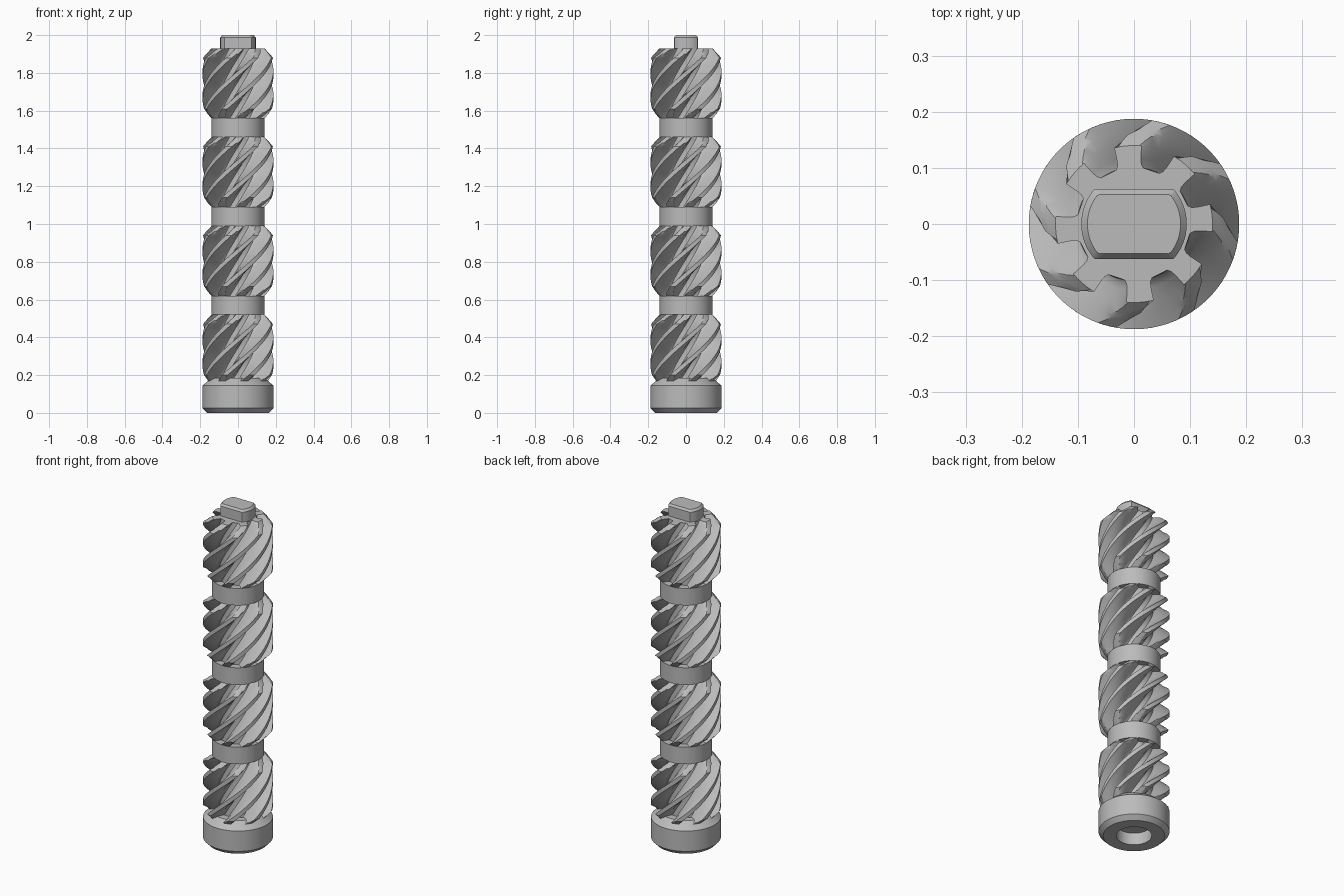
import bpy, bmesh
from math import sin, cos, radians

cube = bpy.data.objects.get("Cube")
if cube:
    bpy.data.objects.remove(cube, do_unlink=True)

steel = bpy.data.materials.new("plain grey steel")
steel.use_nodes = True
GREY = (0.5, 0.5, 0.5, 1)
steel.diffuse_color = GREY
steel.node_tree.nodes["Principled BSDF"].inputs["Base Color"].default_value = GREY

R_OUT, R_COLLAR, R_END = 0.1875, 0.14, 0.094
SEGMENTS = 96
PITCH = 0.47                      # spacing of the toothed sections
SECTION = 0.37                    # height of one toothed section
CHAMFER = 0.05
TEETH = 8
LEAD = 1.0                        # height of one full helix turn


def loft(name, rings):
    """Skin a stack of equal-length rings and cap both ends."""
    bm = bmesh.new()
    loops = [[bm.verts.new(p) for p in ring] for ring in rings]
    for a, b in zip(loops, loops[1:]):
        for i in range(len(a)):
            j = (i + 1) % len(a)
            bm.faces.new((a[i], a[j], b[j], b[i]))
    bm.faces.new(loops[0])
    bm.faces.new(loops[-1])
    bmesh.ops.recalc_face_normals(bm, faces=bm.faces[:])
    mesh = bpy.data.meshes.new(name)
    bm.to_mesh(mesh)
    bm.free()
    mesh.materials.append(steel)
    obj = bpy.data.objects.new(name, mesh)
    bpy.context.collection.objects.link(obj)
    bpy.ops.object.select_all(action='DESELECT')
    obj.select_set(True)
    bpy.context.view_layer.objects.active = obj
    bpy.ops.object.shade_smooth_by_angle(angle=radians(30))
    return obj


def ring(radius, z, flat=None):
    """Circle, optionally cut by two flats at y = +-flat."""
    points = []
    for i in range(SEGMENTS):
        a = radians(360 * i / SEGMENTS)
        r = radius
        if flat and abs(sin(a)) * r > flat:
            r = flat / abs(sin(a))
        points.append((r * cos(a), r * sin(a), z))
    return points


# One groove and the narrow-crested tooth beside it: (angle from groove centre, radius)
TOOTH = [(-12.5, R_COLLAR), (-12, 0.117), (-11, 0.107), (-8.5, 0.101), (0, 0.1),
         (8.5, 0.101), (11, 0.107), (12, 0.117), (12.5, R_COLLAR),
         (14, 0.164), (16, R_OUT), (21, R_OUT), (26, R_OUT), (29.5, 0.164)]


def gear_ring(z, limit, top):
    turn = 27 + 360 * (z - top) / LEAD
    points = []
    for t in range(TEETH):
        for angle, r in TOOTH:
            a = radians(turn + 360 * t / TEETH + angle)
            r = min(r, limit)
            points.append((r * cos(a), r * sin(a), z))
    return points


# Base with chamfered rims and a round socket underneath
loft("base_with_socket", [
    ring(R_END, 0.07), ring(R_END, 0),
    ring(0.163, 0), ring(R_OUT, 0.025), ring(R_OUT, 0.145),
    ring(R_COLLAR, 0.185)])

# Helical toothed sections with collars between them
STEPS = 37
for k in range(4):
    start = 0.15 + PITCH * k
    top = start + SECTION
    rings = []
    for s in range(STEPS + 1):
        h = SECTION * s / STEPS
        edge = min(h, SECTION - h, CHAMFER) / CHAMFER
        rings.append(gear_ring(start + h, R_COLLAR + (R_OUT - R_COLLAR) * edge, top))
    loft(f"toothed_section_{k + 1}", rings)
    if k < 3:
        loft(f"collar_{k + 1}", [ring(R_COLLAR, top), ring(R_COLLAR, start + PITCH)])

# Double-flat drive end on top
loft("drive_end", [
    ring(R_END, 1.93, 0.0625), ring(R_END, 1.988, 0.0625), ring(0.083, 2, 0.053)])
